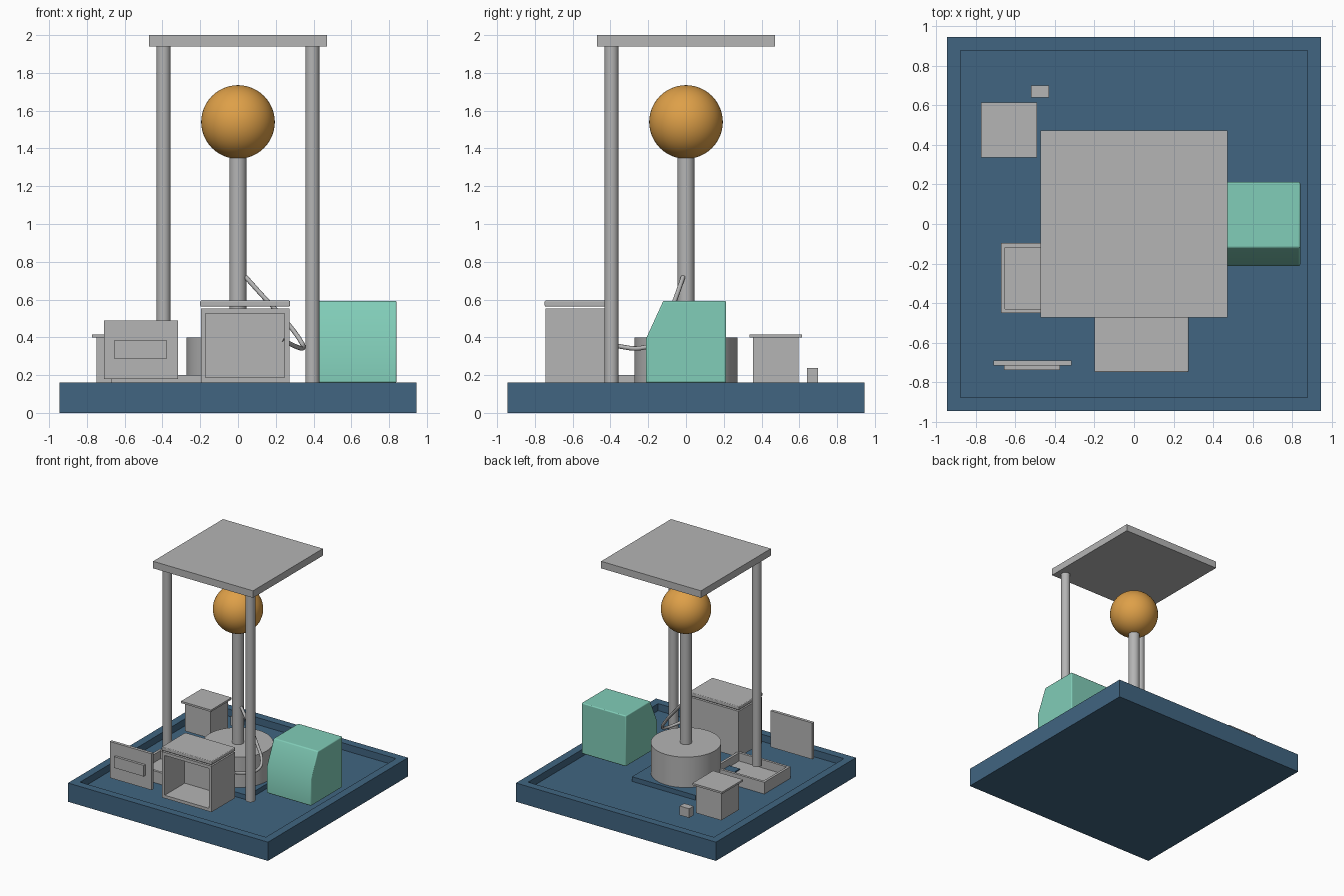
import bpy, bmesh, math
from mathutils import Vector

if "Cube" in bpy.data.objects:
    bpy.data.objects.remove(bpy.data.objects["Cube"])


def material(name, rgb):
    m = bpy.data.materials.new(name)
    m.diffuse_color = (*rgb, 1.0)
    m.use_nodes = True
    m.node_tree.nodes["Principled BSDF"].inputs["Base Color"].default_value = m.diffuse_color
    return m


GREY = material("warm_grey", (0.46, 0.46, 0.46))
BLUE = material("slate_blue", (0.052, 0.13, 0.22))
MINT = material("mint_green", (0.22, 0.61, 0.48))
ORANGE = material("amber_orange", (0.73, 0.35, 0.065))


def finish(name, bm, mat, bevel=0.0, smooth=False):
    bmesh.ops.recalc_face_normals(bm, faces=bm.faces)
    mesh = bpy.data.meshes.new(name)
    bm.to_mesh(mesh)
    bm.free()
    obj = bpy.data.objects.new(name, mesh)
    bpy.context.collection.objects.link(obj)
    mesh.materials.append(mat)
    if bevel:
        mod = obj.modifiers.new("rounded_edges", "BEVEL")
        mod.width = bevel
        mod.segments = 3
    if smooth:
        bpy.ops.object.select_all(action="DESELECT")
        obj.select_set(True)
        bpy.context.view_layer.objects.active = obj
        bpy.ops.object.shade_smooth_by_angle(angle=math.radians(35))
    return obj


def add_box(bm, x, y, z):
    verts = bmesh.ops.create_cube(bm, size=1)["verts"]
    for v in verts:
        v.co = Vector([lo + (c + 0.5) * (hi - lo)
                       for c, (lo, hi) in zip(v.co, (x, y, z))])
    return verts


def box(name, x, y, z, mat=GREY, bevel=0.0):
    bm = bmesh.new()
    add_box(bm, x, y, z)
    return finish(name, bm, mat, bevel)


def cylinder(name, x, y, radius, z0, z1, mat=GREY, sides=48):
    bm = bmesh.new()
    ret = bmesh.ops.create_cone(bm, cap_ends=True, segments=sides, radius1=radius,
                                radius2=radius, depth=z1 - z0)
    bmesh.ops.translate(bm, verts=ret["verts"], vec=(x, y, (z0 + z1) / 2))
    return finish(name, bm, mat, smooth=True)


def hollow_box(name, x, y, z, facing, wall, depth, mat=GREY):
    """Box whose face in one direction is inset and pushed inwards."""
    bm = bmesh.new()
    add_box(bm, x, y, z)
    bm.normal_update()
    d = Vector(facing)
    face = max(bm.faces, key=lambda f: f.normal.dot(d))
    bmesh.ops.inset_region(bm, faces=[face], thickness=wall)
    ret = bmesh.ops.extrude_discrete_faces(bm, faces=[face])
    bmesh.ops.translate(bm, verts=ret["faces"][0].verts, vec=-d * depth)
    return finish(name, bm, mat)


# Sunken floor slab and the plinth in its middle
hollow_box("base_slab", (-0.945, 0.945), (-0.945, 0.945), (0, 0.16),
           (0, 0, 1), 0.095, 0.06, BLUE)
box("plinth", (-0.3, 0.3), (-0.3, 0.3), (0.1, 0.14), BLUE)

# Central drum, column and ball
cylinder("drum", 0, 0, 0.273, 0.14, 0.40)
cylinder("column", 0, 0, 0.045, 0.40, 1.35)
bm = bmesh.new()
ball = bmesh.ops.create_uvsphere(bm, u_segments=48, v_segments=24, radius=0.195)
bmesh.ops.translate(bm, verts=ball["verts"], vec=(0, 0, 1.54))
finish("ball", bm, ORANGE, smooth=True)

# Canopy on two front posts
box("canopy", (-0.472, 0.472), (-0.472, 0.472), (1.94, 2.0))
for side, label in ((-1, "left"), (1, "right")):
    cylinder(label + "_post", side * 0.394, -0.394, 0.037, 0.16, 1.94, sides=32)

# Mint cabinet with a sloping front
profile = [(-0.213, 0.16), (0.213, 0.16), (0.213, 0.593), (-0.12, 0.593), (-0.213, 0.39)]
bm = bmesh.new()
face = bm.faces.new([bm.verts.new((0.42, y, z)) for y, z in profile])
ret = bmesh.ops.extrude_face_region(bm, geom=[face])
bmesh.ops.translate(bm, vec=(0.42, 0, 0),
                    verts=[v for v in ret["geom"] if isinstance(v, bmesh.types.BMVert)])
finish("sloped_cabinet", bm, MINT, bevel=0.008, smooth=True)

# Open-fronted oven, its lid and its detached door
hollow_box("oven_body", (-0.197, 0.272), (-0.745, -0.43), (0.16, 0.552),
           (0, -1, 0), 0.037, 0.27)
box("oven_lid", (-0.2, 0.275), (-0.748, -0.427), (0.563, 0.594), bevel=0.006)
box("door_panel", (-0.71, -0.317), (-0.716, -0.69), (0.18, 0.49))
box("door_plate", (-0.657, -0.375), (-0.737, -0.716), (0.288, 0.383))

# Shallow tray beside the drum
hollow_box("tray", (-0.672, -0.18), (-0.45, -0.097), (0.1, 0.2), (0, 0, 1), 0.03, 0.07)

# Small stand with an overhanging top, and a little block next to it
box("stand_body", (-0.75, -0.51), (0.355, 0.595), (0.16, 0.40))
box("stand_top", (-0.773, -0.49), (0.335, 0.615), (0.40, 0.416))
box("small_block", (-0.52, -0.43), (0.64, 0.70), (0.16, 0.238))

# Hanging hose from the column to the oven
path = [(0.04, -0.015, 0.72), (0.13, -0.05, 0.62), (0.25, -0.10, 0.49),
        (0.335, -0.16, 0.375), (0.345, -0.23, 0.345), (0.31, -0.34, 0.35),
        (0.23, -0.475, 0.39)]
curve = bpy.data.curves.new("hose", "CURVE")
curve.dimensions = "3D"
curve.bevel_depth = 0.012
curve.bevel_resolution = 3
curve.use_fill_caps = True
spline = curve.splines.new("BEZIER")
spline.bezier_points.add(len(path) - 1)
for point, co in zip(spline.bezier_points, path):
    point.co = co
    point.handle_left_type = point.handle_right_type = "AUTO"
hose = bpy.data.objects.new("hose", curve)
bpy.context.collection.objects.link(hose)
curve.materials.append(GREY)
